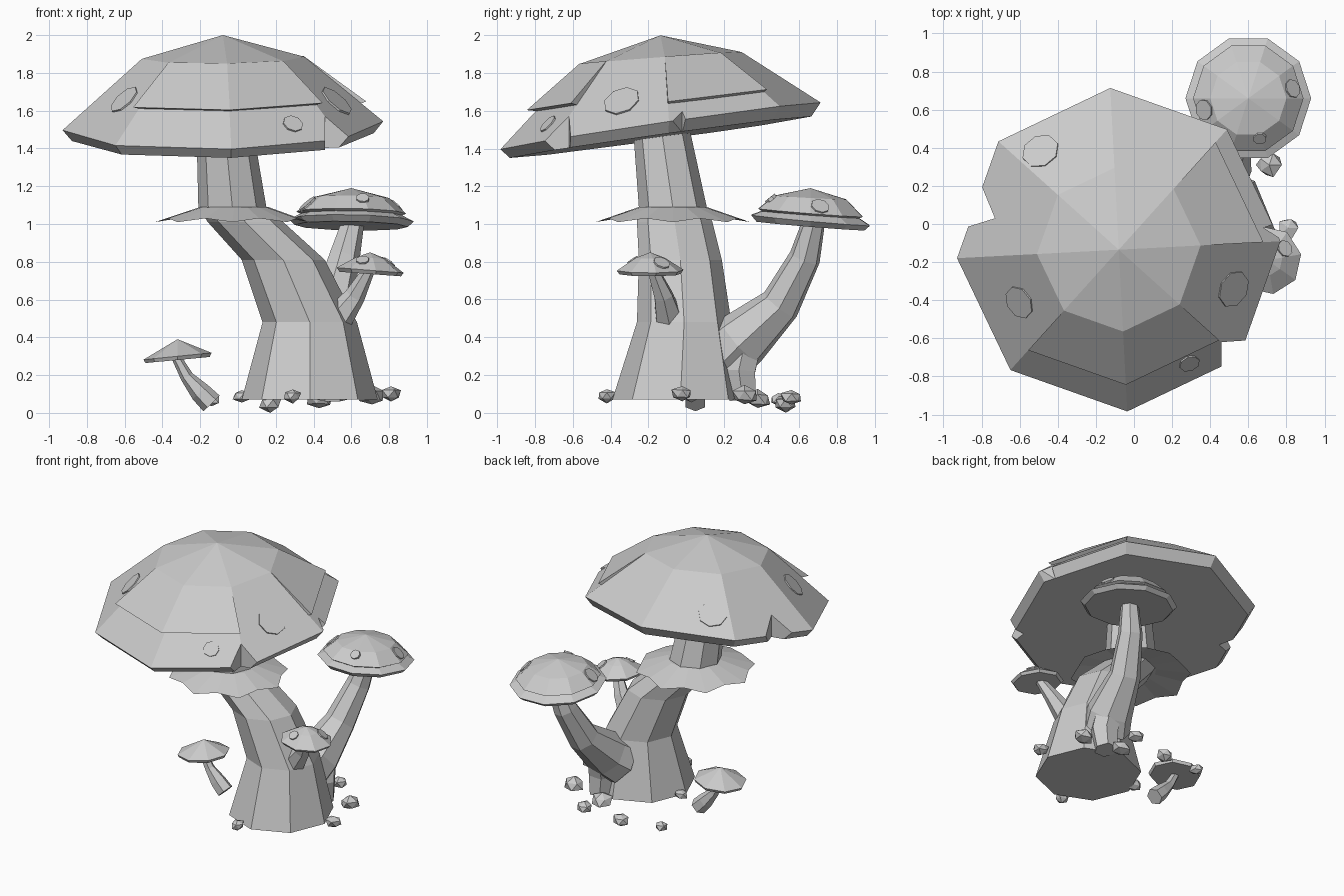
import bpy, bmesh, math, random
from mathutils import Vector
from mathutils.bvhtree import BVHTree

cube = bpy.data.objects.get("Cube")
if cube:
    bpy.data.objects.remove(cube)
random.seed(4)

GREY = (0.6, 0.6, 0.6, 1)
grey = bpy.data.materials.new("plain grey")
grey.diffuse_color = GREY
grey.use_nodes = True
grey.node_tree.nodes["Principled BSDF"].inputs["Base Color"].default_value = GREY


def finish(name, bm):
    bmesh.ops.recalc_face_normals(bm, faces=bm.faces)
    mesh = bpy.data.meshes.new(name)
    bm.to_mesh(mesh)
    bm.free()
    mesh.materials.append(grey)
    obj = bpy.data.objects.new(name, mesh)
    bpy.context.collection.objects.link(obj)
    return obj


def skin(name, rings):
    """Join closed rings of points; a one-point ring makes a tip."""
    bm = bmesh.new()
    rows = [[bm.verts.new(p) for p in ring] for ring in rings]
    for a, b in zip(rows, rows[1:]):
        n = max(len(a), len(b))
        for i in range(n):
            j = (i + 1) % n
            if len(a) == 1:
                bm.faces.new((a[0], b[i], b[j]))
            elif len(b) == 1:
                bm.faces.new((a[i], a[j], b[0]))
            else:
                bm.faces.new((a[i], a[j], b[j], b[i]))
    for row in (rows[0], rows[-1]):
        if len(row) > 2:
            bm.faces.new(row)
    return finish(name, bm)


def circle(c, r, sides, phase=0, axis=(0, 0, 1)):
    turn = Vector((0, 0, 1)).rotation_difference(Vector(axis))
    angles = [math.radians(phase) + math.tau * i / sides for i in range(sides)]
    return [Vector(c) + turn @ Vector((r * math.cos(a), r * math.sin(a), 0)) for a in angles]


def stem(name, path, sides=6):
    """Tube through (x, y, z, radius) stations, square to its path."""
    pts = [Vector(p[:3]) for p in path]
    rings = []
    for i, p in enumerate(path):
        axis = pts[min(i + 1, len(pts) - 1)] - pts[max(i - 1, 0)]
        rings.append(circle(pts[i], p[3], sides, 0, axis))
    return skin(name, rings)


def cap_point(x, y, r, z, angle, slope, rim):
    a = math.radians(angle)
    dx, dy = r * math.cos(a), r * math.sin(a)
    return Vector((x + dx, y + dy, z + (slope[0] * dx + slope[1] * dy) * r / rim))


def cap(name, x, y, profile, sides, phase, slope):
    rim = max(r for r, z in profile)
    rings = []
    for r, z in profile:
        n = sides if r else 1
        rings.append([cap_point(x, y, r, z, phase + 360 * i / n, slope, rim) for i in range(n)])
    return skin(name, rings)


def spots(name, target, places):
    """Thin eight-sided discs laid on the surface below each place."""
    bm = bmesh.new()
    bm.from_mesh(target.data)
    tree = BVHTree.FromBMesh(bm)
    bm.free()
    for i, (x, y, r) in enumerate(places):
        hit, normal, _, _ = tree.ray_cast(Vector((x, y, 3)), Vector((0, 0, -1)))
        if hit:
            skin(f"{name}_{i + 1}", [circle(hit + normal * h, r, 8, 20, normal) for h in (-0.01, 0.009)])


def notch(target, corners, low, high):
    """Cut a vertical wedge out of a rim."""
    cutter = skin("notch_cutter", [[(x, y, z) for x, y in corners] for z in (low, high)])
    cutter.hide_render = True
    mod = target.modifiers.new("notch", "BOOLEAN")
    mod.operation = "DIFFERENCE"
    mod.solver = "EXACT"
    mod.object = cutter
    bpy.context.view_layer.objects.active = target
    bpy.ops.object.modifier_apply(modifier=mod.name)
    bpy.data.objects.remove(cutter)


# Large cap with broken rim
CX, CY, SLOPE = -0.08, -0.135, (0.02, 0.147)
big_cap = cap("large_cap", CX, CY, [(0, 2.0), (0.43, 1.88), (0.85, 1.52), (0.8, 1.46)], 8, 3, SLOPE)
for corners in (
    [(0.46, -0.62), (0.46, -0.9), (0.75, -0.9), (0.75, -0.6)],
    [(-0.73, 0.03), (-0.87, 0.37), (-1.1, 0.3), (-1.05, -0.07)],
    [(0.68, -0.02), (0.9, 0.06), (0.9, -0.16)],
):
    notch(big_cap, corners, 1.2, 1.75)

# Raised layers on top of the large cap
for name, angles, radius, height in (
    ("front_cap_layer", (-132, -87, -42), 0.71, 1.69),
    ("back_cap_layer", (3, 48), 0.76, 1.63),
):
    loops = [
        [cap_point(CX, CY, r, z, a, SLOPE, 0.85) for a in angles]
        for r, z in ((0.43, 1.882), (radius, height), (radius - 0.06, height - 0.02))
    ]
    bm = bmesh.new()
    rows = [[bm.verts.new(p) for p in loop] for loop in loops]
    for a, b in zip(rows, rows[1:] + rows[:1]):
        for i in range(len(angles) - 1):
            bm.faces.new((a[i], a[i + 1], b[i + 1], b[i]))
    for end in (0, -1):
        bm.faces.new([row[end] for row in rows])
    finish(name, bm)

spots("large_cap_spot", big_cap, [
    (-0.49, 0.38, 0.1), (-0.6, -0.41, 0.09), (0.52, -0.34, 0.1), (0.29, -0.73, 0.055)])

# Leaning trunk and its ragged skirt
skin("trunk", [circle(c, r, 8) for c, r in (
    ((0.38, -0.03, 0.07), 0.36), ((0.38, -0.01, 0.48), 0.25), ((0.24, -0.03, 0.81), 0.22),
    ((0.04, -0.06, 1.01), 0.2), ((-0.03, -0.07, 1.09), 0.18), ((-0.07, -0.13, 1.5), 0.15))])

skirt_top = circle((-0.02, -0.07, 1.09), 0.18, 16)
skirt_rim = [
    p + Vector((0, 0, 0.02 if i % 2 else 0)) - (p - Vector((-0.03, -0.07, p.z))) * (0.1 if i % 2 else 0)
    for i, p in enumerate(circle((-0.03, -0.07, 1.01), 0.41, 16))]
skirt_under = circle((-0.02, -0.07, 1.05), 0.18, 16)
skin("skirt", [skirt_top, skirt_rim, skirt_under])

# Back mushroom growing from the trunk
stem("back_stem", [
    (0.42, 0.2, 0.3, 0.17), (0.46, 0.29, 0.38, 0.16), (0.5, 0.5, 0.57, 0.11),
    (0.56, 0.63, 0.82, 0.085), (0.61, 0.68, 1.02, 0.06)], 7)
stem("back_stem_root", [(0.5, 0.3, 0.07, 0.08), (0.5, 0.28, 0.22, 0.1), (0.48, 0.32, 0.4, 0.1)])
back_cap = cap("back_cap", 0.6, 0.66, [
    (0, 1.19), (0.2, 1.14), (0.29, 1.06), (0.27, 1.05), (0.33, 1.02), (0.3, 0.99)], 10, 0, (-0.02, -0.09))
spots("back_cap_spot", back_cap, [(0.37, 0.6, 0.055), (0.83, 0.71, 0.05), (0.66, 0.45, 0.035)])

# Side mushroom
stem("side_stem", [(0.53, -0.09, 0.5, 0.08), (0.62, -0.12, 0.62, 0.055), (0.7, -0.18, 0.77, 0.03)])
side_cap = cap("side_cap", 0.7, -0.19, [
    (0, 0.85), (0.08, 0.82), (0.18, 0.755), (0.165, 0.735)], 8, 10, (-0.08, 0))
spots("side_cap_spot", side_cap, [(0.79, -0.13, 0.045), (0.66, -0.28, 0.035)])

# Separate small mushroom
stem("small_stem", [
    (-0.14, 0.05, 0.05, 0.06), (-0.2, 0.05, 0.11, 0.055), (-0.27, 0.05, 0.19, 0.035), (-0.33, 0.05, 0.3, 0.025)])
cap("small_cap", -0.32, 0.05, [(0, 0.39), (0.18, 0.3), (0.17, 0.28)], 8, 0, (0.1, 0))

# Loose stones
for i, (x, y, z, size) in enumerate((
    (0.81, -0.02, 0.1, 0.06), (0.71, 0.31, 0.09, 0.07), (0.29, -0.42, 0.09, 0.05), (0.17, 0.53, 0.05, 0.06),
    (0.45, 0.56, 0.08, 0.06), (-0.14, 0.49, 0.07, 0.05), (0.43, 0.38, 0.07, 0.07), (0.02, 0.03, 0.09, 0.05),
)):
    bm = bmesh.new()
    bmesh.ops.create_icosphere(bm, subdivisions=1, radius=size)
    for v in bm.verts:
        v.co *= random.uniform(0.8, 1.15)
        v.co.z *= 0.75
        v.co += Vector((x, y, z))
        v.co.z = max(v.co.z, 0)
    finish(f"stone_{i + 1}", bm)
